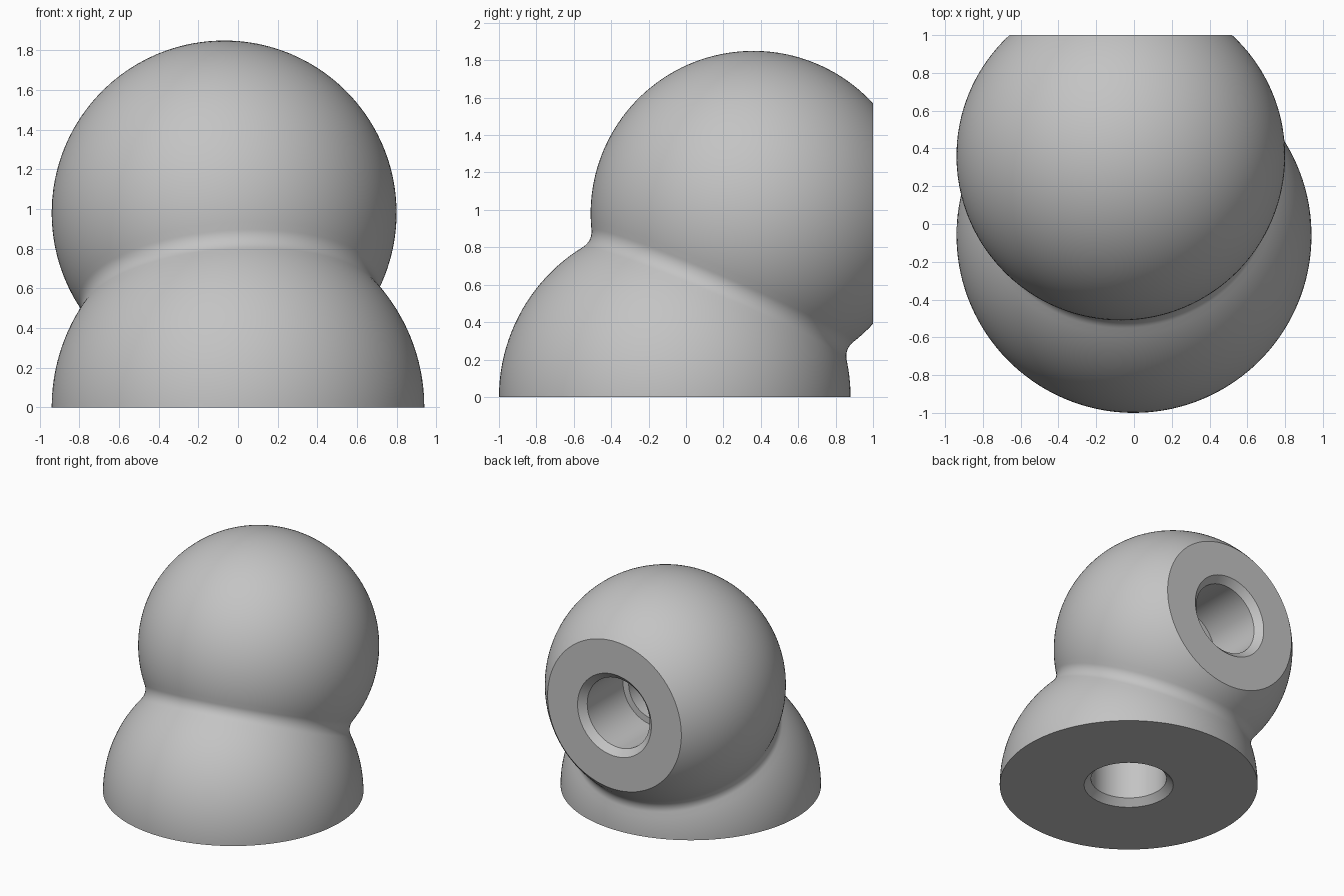
import bpy
import bmesh
from math import sin, cos, atan2, sqrt, pi, radians
from mathutils import Vector, Matrix

cube = bpy.data.objects.get("Cube")
if cube:
    bpy.data.objects.remove(cube, do_unlink=True)

LOW, LOW_R = Vector((0, -0.06, 0)), 0.94
TOP, TOP_R = Vector((-0.07, 0.36, 0.98)), 0.87
FILLET = 0.10

grey = bpy.data.materials.new("grey plastic")
grey.use_nodes = True
colour = (0.55, 0.55, 0.55, 1)
grey.diffuse_color = colour
grey.node_tree.nodes["Principled BSDF"].inputs["Base Color"].default_value = colour


def arc(r0, t0, radius, start, end, steps):
    """Points (radius, height) along a circle arc."""
    angles = [start + (end - start) * i / steps for i in range(steps + 1)]
    return [(r0 + radius * sin(a), t0 + radius * cos(a)) for a in angles]


def lathe(profile, origin, axis, segments):
    """Closed solid turned around an axis from a profile of (radius, height)."""
    bm = bmesh.new()
    verts = [bm.verts.new((max(r, 0), 0, t)) for r, t in profile]
    edges = [bm.edges.new(pair) for pair in zip(verts, verts[1:])]
    bmesh.ops.spin(bm, geom=verts + edges, cent=(0, 0, 0), axis=(0, 0, 1),
                   angle=2 * pi, steps=segments, use_duplicate=False)
    bmesh.ops.remove_doubles(bm, verts=bm.verts[:], dist=0.0001)
    turn = Vector(axis).to_track_quat('Z', 'Y').to_matrix().to_4x4()
    bm.transform(Matrix.Translation(origin) @ turn)
    bmesh.ops.recalc_face_normals(bm, faces=bm.faces[:])
    return bm


def make_object(name, bm):
    mesh = bpy.data.meshes.new(name)
    bm.to_mesh(mesh)
    bm.free()
    mesh.materials.append(grey)
    obj = bpy.data.objects.new(name, mesh)
    bpy.context.collection.objects.link(obj)
    return obj


# Two balls blended by a fillet around the line joining their centres
dist = (TOP - LOW).length
ra, rb = LOW_R + FILLET, TOP_R + FILLET
tf = (ra * ra - rb * rb + dist * dist) / (2 * dist)
rf = sqrt(ra * ra - tf * tf)
profile = arc(0, 0, LOW_R, pi, atan2(rf, tf), 48)
profile += arc(rf, tf, FILLET, atan2(-rf, -tf), atan2(-rf, dist - tf), 12)[1:-1]
profile += arc(0, dist, TOP_R, atan2(rf, tf - dist), 0, 48)
body_bm = lathe(profile, LOW, TOP - LOW, 144)

# Flat base and flat back
for point, normal in (((0, 0, 0), (0, 0, -1)), ((0, 1, 0), (0, 1, 0))):
    bmesh.ops.bisect_plane(body_bm, geom=body_bm.verts[:] + body_bm.edges[:] + body_bm.faces[:],
                           dist=0.00001, plane_co=point, plane_no=normal, clear_outer=True)
    rim = [e for e in body_bm.edges if e.is_boundary]
    bmesh.ops.holes_fill(body_bm, edges=rim, sides=0)
bmesh.ops.recalc_face_normals(body_bm, faces=body_bm.faces[:])
body = make_object("double_ball_body", body_bm)
bpy.context.view_layer.objects.active = body
body.select_set(True)

# Chamfered stepped bores that meet inside
for name, origin, axis, depth in (
        ("back_bore_cutter", (TOP.x, 1, TOP.z), (0, -1, 0), 1.28),
        ("base_bore_cutter", LOW, (0, 0, 1), 0.98)):
    bore = [(0, -0.05), (0.375, -0.05), (0.275, 0.05), (0.275, 0.5),
            (0.225, 0.5), (0.225, depth), (0, depth)]
    cutter = make_object(name, lathe(bore, origin, axis, 72))
    cutter.hide_render = True
    cut = body.modifiers.new(name, 'BOOLEAN')
    cut.operation, cut.solver, cut.object = 'DIFFERENCE', 'EXACT', cutter
    bpy.ops.object.modifier_apply(modifier=cut.name)
    bpy.data.objects.remove(cutter, do_unlink=True)

bpy.ops.object.shade_smooth_by_angle(angle=radians(30))
